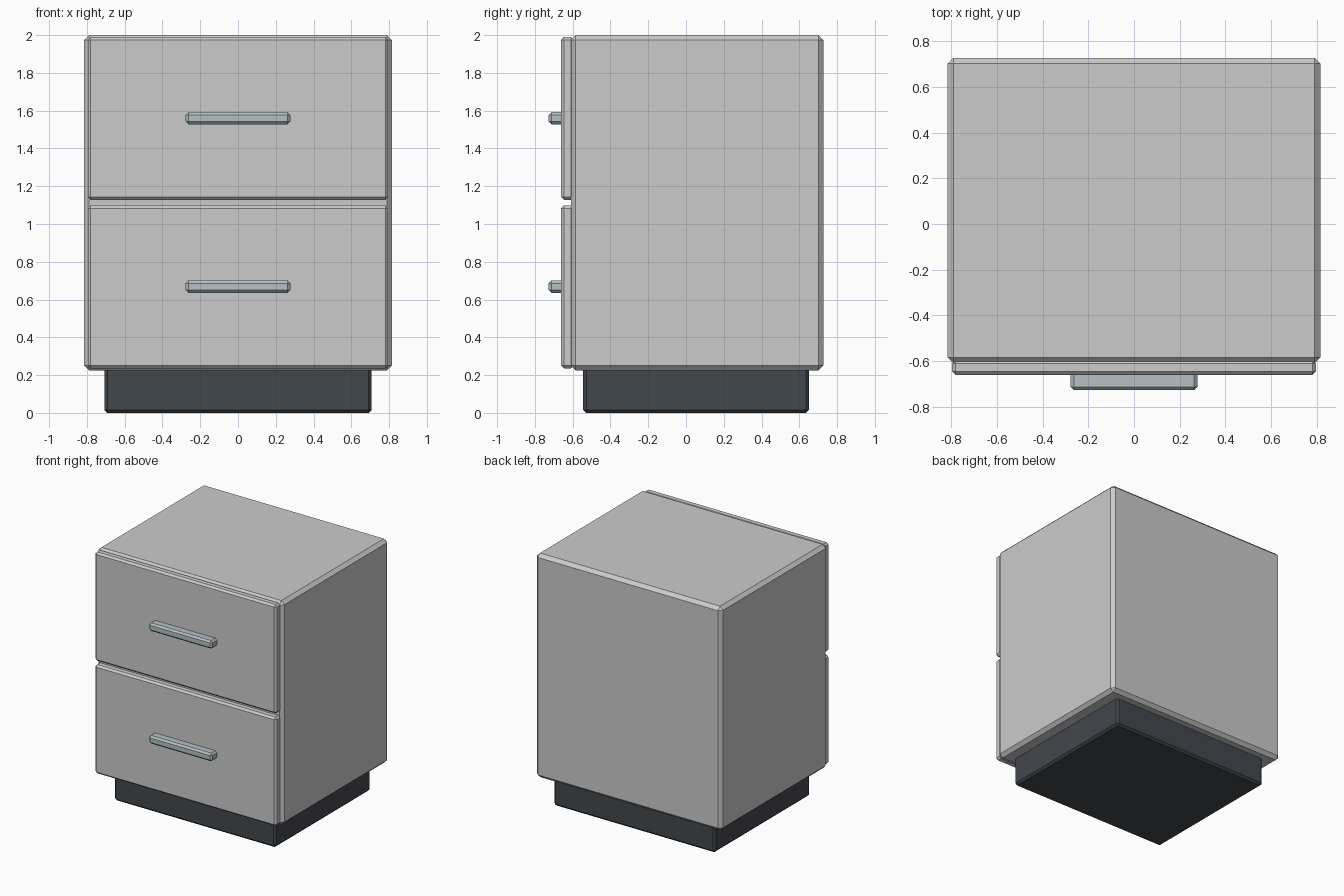
import bpy

if "Cube" in bpy.data.objects:
    bpy.data.objects.remove(bpy.data.objects["Cube"])


def material(name, rgb):
    m = bpy.data.materials.new(name)
    m.diffuse_color = (*rgb, 1)
    m.use_nodes = True
    m.node_tree.nodes["Principled BSDF"].inputs["Base Color"].default_value = m.diffuse_color
    return m


def box(name, lo, hi, bevel, mat=None):
    """Chamfered box spanning two opposite corners."""
    centre = [(a + b) / 2 for a, b in zip(lo, hi)]
    bpy.ops.mesh.primitive_cube_add(size=1, location=centre)
    ob = bpy.context.object
    ob.name = name
    ob.scale = [b - a for a, b in zip(lo, hi)]
    bpy.ops.object.transform_apply(location=False, rotation=False, scale=True)
    mod = ob.modifiers.new("chamfer", 'BEVEL')
    mod.width = bevel
    mod.segments = 1
    if mat:
        ob.data.materials.append(mat)
    return ob


dark = material("dark_plinth", (0.055, 0.065, 0.075))
steel = material("steel", (0.46, 0.53, 0.55))

# Cabinet body and recessed plinth
box("cabinet_body", (-0.815, -0.61, 0.225), (0.815, 0.727, 2.0), 0.026)
box("plinth", (-0.708, -0.544, 0.0), (0.708, 0.65, 0.245), 0.016, dark)

# Two drawers, each with a bar handle
for label, z in (("lower", 0.236), ("upper", 1.128)):
    box(label + "_drawer_front", (-0.795, -0.661, z), (0.795, -0.595, z + 0.862), 0.015)
    box(label + "_handle", (-0.277, -0.727, z + 0.4), (0.277, -0.64, z + 0.464), 0.014, steel)
